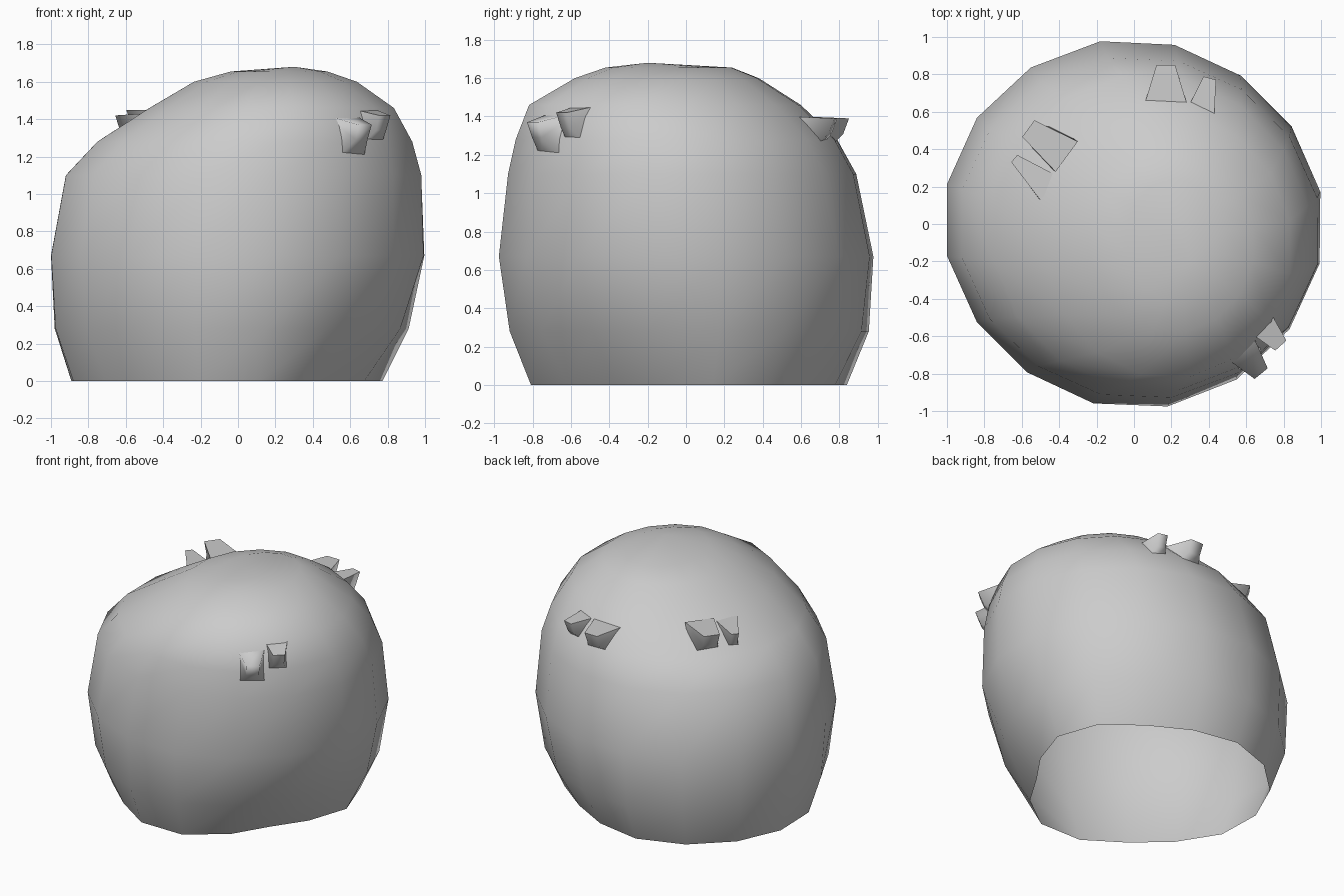
import bpy, bmesh, math
from mathutils import Vector

if "Cube" in bpy.data.objects:
    bpy.data.objects.remove(bpy.data.objects["Cube"])

SIDES = 16
# Flattened spots around the open foot: angle, relative depth, angular width
DIPS = [(-32, 1.0, 37), (228, 0.4, 26), (62, 0.4, 26)]


def finish(name, bm, angle):
    bmesh.ops.recalc_face_normals(bm, faces=bm.faces)
    me = bpy.data.meshes.new(name)
    bm.to_mesh(me)
    bm.free()
    ob = bpy.data.objects.new(name, me)
    bpy.context.collection.objects.link(ob)
    bpy.ops.object.select_all(action='DESELECT')
    ob.select_set(True)
    bpy.context.view_layer.objects.active = ob
    bpy.ops.object.shade_smooth_by_angle(angle=math.radians(angle))


# Rounded shell, open below: lofted rings (z, centre x, centre y, radius x, radius y, flattening)
RINGS = [
    (0.00, -0.03, 0.00, 0.87, 0.85, 0.24),
    (0.28, -0.02, 0.01, 0.97, 0.95, 0.10),
    (0.67, 0.00, 0.00, 1.01, 0.98, 0.01),
    (1.10, 0.03, -0.02, 0.96, 0.91, 0.0),
    (1.28, 0.09, -0.05, 0.85, 0.84, 0.0),
    (1.46, 0.18, -0.11, 0.66, 0.71, 0.0),
    (1.60, 0.20, -0.10, 0.44, 0.48, 0.0),
    (1.655, 0.22, -0.09, 0.26, 0.33, 0.0),
]
bm = bmesh.new()
loops = []
for z, cx, cy, rx, ry, flat in RINGS:
    loop = []
    for i in range(SIDES):
        a = 2 * math.pi * (i + 0.45) / SIDES
        s = math.sin(2 * a)
        k = 1.01 * (1 - 0.012 * s - 0.009 * s * s)
        for ang, depth, width in DIPS:
            off = (math.degrees(a) - ang + 180) % 360 - 180
            k *= 1 - flat * depth * math.exp(-(off / width) ** 2)
        loop.append(bm.verts.new((cx + rx * k * math.cos(a), cy + ry * k * math.sin(a), z)))
    loops.append(loop)
for lo, hi in zip(loops, loops[1:]):
    for i in range(SIDES):
        j = (i + 1) % SIDES
        bm.faces.new((lo[i], lo[j], hi[j], hi[i]))
crown = bm.verts.new((0.3, -0.2, 1.68))
for i in range(SIDES):
    bm.faces.new((loops[-1][i], loops[-1][(i + 1) % SIDES], crown))
finish("body", bm, 180)


# Small prongs: the top leaves the slope tangentially, the underside flares back into the body
def prong(name, root, tip, root_w, tip_w):
    root, tip = Vector(root), Vector(tip)
    out = Vector((tip.x - root.x, tip.y - root.y, 0)).normalized()
    side = out.cross(Vector((0, 0, 1)))
    down = Vector((0, 0, -1))
    bm = bmesh.new()

    def pair(p, w):
        return [bm.verts.new(p + side * s * w) for s in (-0.5, 0.5)]

    a, b = pair(root, root_w), pair(tip, tip_w)
    c = pair(tip + down * 0.08 - out * 0.03, tip_w * 0.9)
    d = pair(tip + down * 0.19 - out * 0.14, root_w)
    # top, blunt tip, underside, two cheeks; the inner side is left open
    for q in ((a, b), (b, c), (c, d)):
        bm.faces.new((q[0][0], q[0][1], q[1][1], q[1][0]))
    for s in (0, 1):
        bm.faces.new((a[s], b[s], c[s], d[s]))
    finish(name, bm, 85)


PRONGS = [
    ("left_prong_a", (-0.36, 0.36, 1.45), (-0.565, 0.51, 1.45), 0.20, 0.11),
    ("left_prong_b", (-0.45, 0.19, 1.43), (-0.64, 0.35, 1.42), 0.16, 0.05),
    ("back_prong_a", (0.17, 0.62, 1.40), (0.17, 0.85, 1.39), 0.24, 0.10),
    ("back_prong_b", (0.35, 0.57, 1.40), (0.405, 0.78, 1.39), 0.16, 0.07),
    ("front_prong_a", (0.65, -0.50, 1.46), (0.785, -0.65, 1.42), 0.17, 0.08),
    ("front_prong_b", (0.55, -0.64, 1.42), (0.68, -0.80, 1.37), 0.20, 0.09),
]
for p in PRONGS:
    prong(*p)
